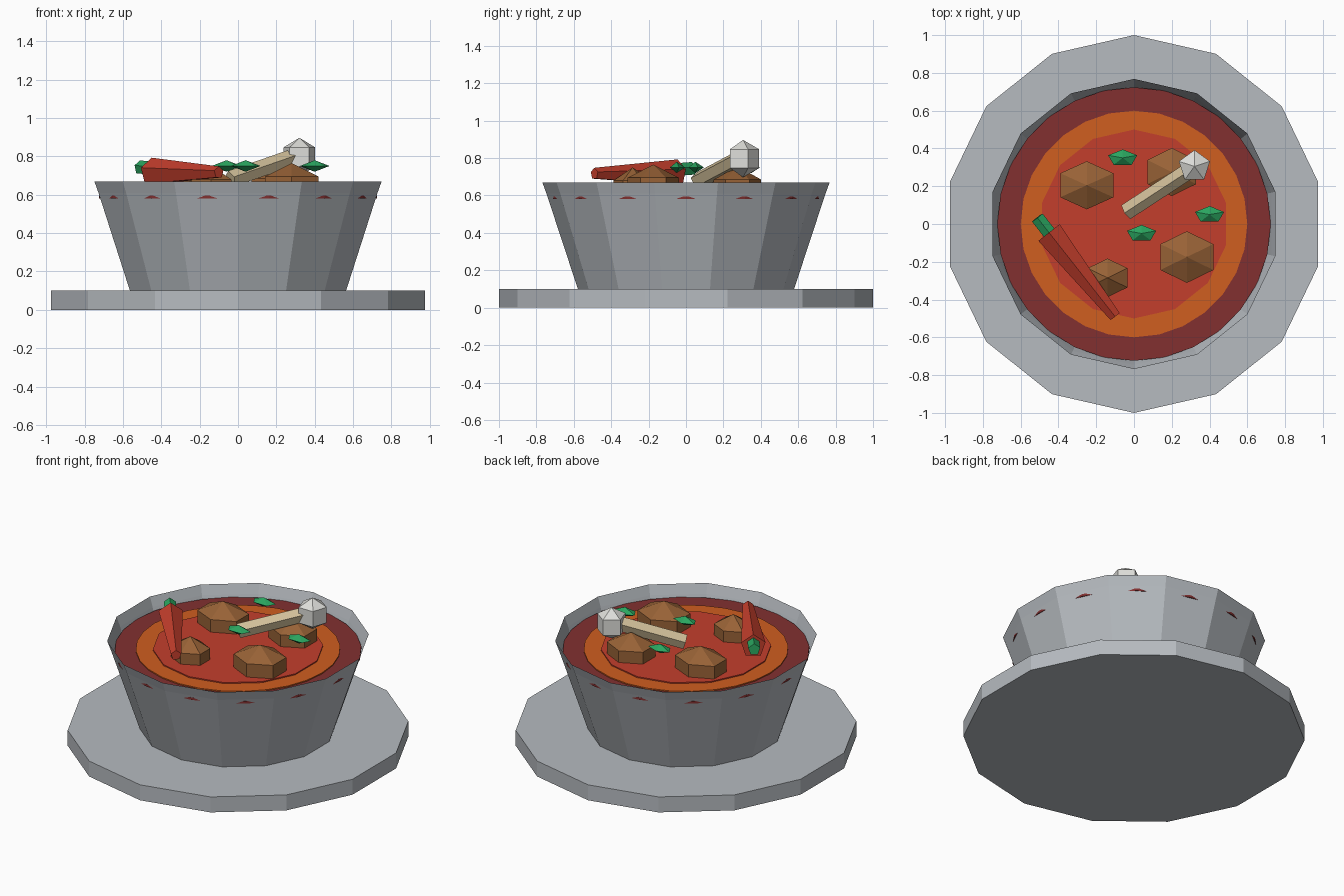
import bpy, bmesh, math
from mathutils import Matrix, Vector

if "Cube" in bpy.data.objects:
    bpy.data.objects.remove(bpy.data.objects["Cube"])


def material(name, rgb):
    m = bpy.data.materials.new(name)
    lin = [(c / 255 / 12.92 if c < 11 else ((c / 255 + 0.055) / 1.055) ** 2.4) for c in rgb]
    m.diffuse_color = (*lin, 1)
    m.use_nodes = True
    m.node_tree.nodes["Principled BSDF"].inputs["Base Color"].default_value = m.diffuse_color
    return m


GREY = material("grey_ceramic", (182, 187, 192))
DARK_RED = material("dark_red_broth", (130, 48, 48))
ORANGE = material("orange_broth", (208, 94, 32))
RED = material("red", (196, 62, 44))
BROWN = material("brown_meat", (152, 98, 54))
GREEN = material("green", (42, 165, 95))
BEIGE = material("beige_bone", (208, 190, 152))
WHITE = material("bone_white", (222, 222, 218))


def lathe(name, profile, sides, mat, matrix=Matrix()):
    """Spin (radius, z) points about z; one corner points to +y. Radius 0 is a pole."""
    bm = bmesh.new()
    rings = []
    for r, z in profile:
        if r == 0:
            rings.append([bm.verts.new((0, 0, z))] * sides)
        else:
            rings.append([bm.verts.new((r * math.sin(-a), r * math.cos(a), z))
                          for a in (2 * math.pi * i / sides for i in range(sides))])
    for low, high in zip(rings, rings[1:]):
        for i in range(sides):
            j = (i + 1) % sides
            corners = list(dict.fromkeys((low[i], low[j], high[j], high[i])))
            bm.faces.new(corners)
    bm.transform(matrix)
    me = bpy.data.meshes.new(name)
    bm.to_mesh(me)
    bm.free()
    me.materials.append(mat)
    ob = bpy.data.objects.new(name, me)
    bpy.context.collection.objects.link(ob)
    return ob


def disc(name, r, z0, z1, sides, mat):
    return lathe(name, [(0, z0), (r, z0), (r, z1), (0, z1)], sides, mat)


def ball(name, loc, scale, sides, rings, mat):
    """Low-poly ball with the given number of rings between its poles."""
    prof = [(0, -1)]
    for k in range(1, rings + 1):
        t = math.pi * k / (rings + 1)
        prof.append((math.sin(t), -math.cos(t)))
    prof.append((0, 1))
    return lathe(name, prof, sides, mat,
                 Matrix.Translation(loc) @ Matrix.Diagonal((*scale, 1)))


def stick(name, p0, p1, r0, r1, sides, mat):
    """Tapered stick between two points with a ridge on top."""
    p0, p1 = Vector(p0), Vector(p1)
    axis = (p1 - p0).normalized()
    side = Vector((0, 0, 1)).cross(axis).normalized()
    up = axis.cross(side)
    m = Matrix((side, up, axis)).transposed().to_4x4()
    length = (p1 - p0).length
    return lathe(name, [(0, 0), (r0, 0), (r1, length), (0, length)], sides, mat,
                 Matrix.Translation(p0) @ m)


# Plate and thin-walled bowl
disc("plate", 1.0, 0, 0.10, 14, GREY)
lathe("bowl", [(0, 0.10), (0.578, 0.10), (0.746, 0.61), (0.768, 0.67)], 14, GREY)

# Soup in three rings of colour
disc("soup_outer", 0.724, 0.58, 0.595, 28, DARK_RED)
disc("soup_middle", 0.60, 0.59, 0.602, 28, ORANGE)
disc("soup_centre", 0.50, 0.59, 0.609, 14, RED)

# Meat chunks
for i, (x, y, sx, sy, top) in enumerate([
        (-0.25, 0.205, 0.187, 0.147, 0.76), (0.28, -0.175, 0.187, 0.158, 0.765),
        (0.20, 0.275, 0.172, 0.147, 0.755), (-0.14, -0.285, 0.14, 0.118, 0.75)]):
    ball(f"meat_chunk_{i + 1}", (x, y, top - 0.14), (sx, sy, 0.14), 6, 2, BROWN)

# Bone with a knob
stick("bone_shaft", (-0.04, 0.065, 0.68), (0.32, 0.30, 0.805), 0.046, 0.046, 5, BEIGE)
ball("bone_knob", (0.32, 0.305, 0.797), (0.10, 0.10, 0.10), 5, 2, WHITE)

# Chilli pepper and stem
stick("pepper", (-0.45, -0.045, 0.718), (-0.10, -0.49, 0.716), 0.075, 0.032, 5, RED)
stick("pepper_stem", (-0.512, 0.034, 0.742), (-0.44, -0.058, 0.735), 0.037, 0.037, 5, GREEN)

# Herb leaves
for i, (x, y) in enumerate([(-0.06, 0.35), (0.04, -0.05), (0.40, 0.05)]):
    ball(f"herb_leaf_{i + 1}", (x, y, 0.75), (0.081, 0.045, 0.03), 5, 1, GREEN)
